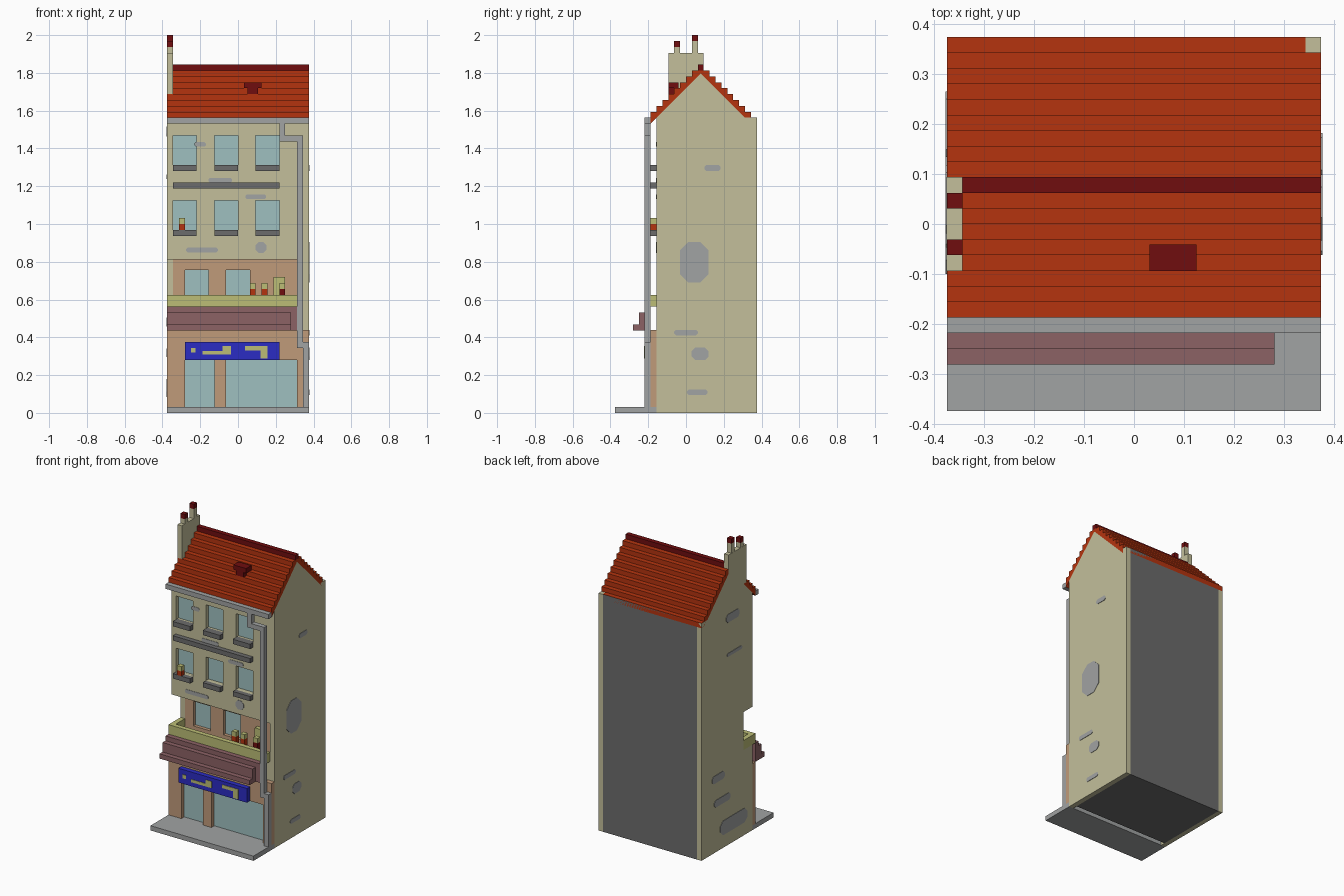
import bpy, bmesh

cube = bpy.data.objects.get("Cube")
if cube:
    bpy.data.objects.remove(cube, do_unlink=True)

U = 1 / 32  # one building block; all sizes below are in blocks


def material(name, hex_code):
    srgb = [int(hex_code[i:i + 2], 16) / 255 for i in (0, 2, 4)]
    lin = [c / 12.92 if c < 0.04 else ((c + 0.055) / 1.055) ** 2.4 for c in srgb]
    m = bpy.data.materials.new(name)
    m.use_nodes = True
    m.diffuse_color = (*lin, 1)
    m.node_tree.nodes["Principled BSDF"].inputs["Base Color"].default_value = (*lin, 1)
    return m


beige = material("beige plaster", "c3bf9b")
yellow = material("straw yellow", "bcbd76")
brown = material("tan stone", "c09b7a")
mauve = material("mauve awning", "8c6265")
blue = material("sign blue", "2b2cc3")
glass = material("pale glass", "9fc0c0")
grey = material("light grey", "a1a3a3")
dark = material("dark grey", "6c6c6c")
tile = material("roof tile red", "b5340f")
maroon = material("dark red", "700d0f")


def finish(name, bm, mat):
    bmesh.ops.recalc_face_normals(bm, faces=bm.faces)
    bmesh.ops.scale(bm, vec=(U, U, U), verts=bm.verts)
    mesh = bpy.data.meshes.new(name)
    bm.to_mesh(mesh)
    bm.free()
    mesh.materials.append(mat)
    ob = bpy.data.objects.new(name, mesh)
    bpy.context.collection.objects.link(ob)
    return ob


def boxes(name, mat, *parts):
    """Each part is (x0, x1, y0, y1, z0, z1)."""
    bm = bmesh.new()
    for x0, x1, y0, y1, z0, z1 in parts:
        for v in bmesh.ops.create_cube(bm, size=1)["verts"]:
            v.co = (x1 if v.co.x > 0 else x0, y1 if v.co.y > 0 else y0, z1 if v.co.z > 0 else z0)
    return finish(name, bm, mat)


def prism(name, mat, points, axis, a, b):
    """Extrude an outline from a to b along x (outline in y,z) or y (outline in x,z)."""
    bm = bmesh.new()
    place = (lambda p, t: (t, p[0], p[1])) if axis == "x" else (lambda p, t: (p[0], t, p[1]))
    face = bm.faces.new([bm.verts.new(place(p, a)) for p in points])
    out = bmesh.ops.extrude_face_region(bm, geom=[face])
    for v in out["geom"]:
        if isinstance(v, bmesh.types.BMVert):
            v.co["xyz".index(axis)] = b
    return finish(name, bm, mat)


def wall(name, mat, x0, x1, y0, y1, z0, z1, rows, gaps):
    """Wall pierced by the same openings (gaps in x) on each row (z range)."""
    parts, z = [], z0
    edges = [x0] + [e for g in gaps for e in g] + [x1]
    for lo, hi in rows:
        if lo > z:
            parts.append((x0, x1, y0, y1, z, lo))
        parts += [(a, b, y0, y1, lo, hi) for a, b in zip(edges[::2], edges[1::2]) if b > a]
        z = hi
    parts.append((x0, x1, y0, y1, z, z1))
    return boxes(name, mat, *parts)


def patch(name, axis, at, c, z, w, h):
    """Thin octagonal patch of bare plaster."""
    w, h = w / 2, h / 2
    k = min(w, h) * 0.6
    quarter = [(w, h - k), (w - k, h)]
    pts = quarter + [(-a, b) for a, b in quarter[::-1]]
    pts += [(-a, -b) for a, b in pts]
    prism(name, grey, [(c + a, z + b) for a, b in pts], axis, at - 0.08, at + 0.08)


# Pavement
boxes("pavement", grey, (-12, 12, -12, -5, 0, 1))

# Side walls, the left one notched for the balcony
gable = [(-5, 0), (12, 0), (12, 50), (10, 50), (2.5, 57.5), (-5, 50)]
prism("right_wall", beige, gable, "x", 11, 12)
prism("left_wall", beige, gable + [(-5, 26), (-2, 26), (-2, 18), (-5, 18)], "x", -12, -11)

# Inner core, seen at the back and underneath
boxes("core", dark, (-11, 11, -4, 12, 0, 17.5), (-11, 11, -0.9, 12, 17.5, 27), (-11, 11, -3, 12, 27, 50))

# Upper facade with two rows of windows
bays = [(-11, -7), (-4, 0), (3, 7)]
wall("upper_facade", beige, -11, 11, -5, -4, 26, 49.5, [(31, 36), (42, 47)], bays)
boxes("upper_glass", glass, (-11, 11, -4.05, -3, 27, 49))
boxes("balcony_ceiling", beige, (-12, 11, -4.9, -1, 26.05, 27))
for row in (30, 41):
    for i, (a, b) in enumerate(bays):
        boxes(f"window_sill_{row}_{i}", dark, (a, b, -6, -4.5, row, row + 1))
boxes("string_course", dark, (-11, 7, -6, -5, 38, 39))

# Balcony storey
wall("balcony_wall", brown, -11, 11, -2, -1, 18, 26, [(19, 24.2)], [(-9, -5), (-2, 2)])
boxes("balcony_glass", glass, (-10, 10, -1.3, -0.8, 18.5, 25))
boxes("balcony_floor", beige, (-11, 11, -5, -1, 14, 18))
boxes("balcony_parapet", yellow, (-12, 11, -6, -5, 18, 20), (-12, -11, -5, -2, 18, 20))
boxes("balcony_chair", yellow, (6, 8, -3, -2.1, 18, 23))

# Flower pots on the balcony and on one sill
for i, (x, y, z, m) in enumerate([(2, -4.95, 20, tile), (4, -4.95, 20, tile),
                                  (7, -4.95, 20, maroon), (-10, -6, 31, tile)]):
    boxes(f"flower_pot_{i}", m, (x, x + 1, y, y + 1, z if z > 20 else 18, z + 1))
    boxes(f"flower_{i}", yellow, (x, x + 1, y, y + 1, z + 1, z + 2))

# Shop front
wall("shop_front", brown, -12, 12, -6, -5, 1, 14, [(1, 9)], [(-9, -4), (-2, 10)])
boxes("shop_glass", glass, (-11, 11, -5.05, -4, 1, 13))
boxes("shop_sign", blue, (-9, 7, -7, -6, 9, 12))
boxes("sign_ornament", yellow, *[(a, b, -7.1, -6.9, c, d) for a, b, c, d in (
    (-8, -7.2, 10.2, 11), (-6, -1.2, 9.9, 10.5), (-2.6, -1.2, 10.5, 11.3),
    (1.2, 5, 10.6, 11.3), (3.8, 5, 9.2, 10.6))])

# Stepped awning
boxes("awning", mauve, (-12, 10, -7, -6, 14, 18), (-12, 9, -8, -7, 14, 17), (-12, 9, -9, -8, 14, 15))

# Gutter and drainpipe
boxes("gutter", grey, (-12, 12, -7, -6, 49, 50))
boxes("drainpipe", grey, *[(a, b, -7, -6, c, d) for a, b, c, d in (
    (7, 8, 46, 49), (8, 10, 46, 47), (10, 11, 11, 47), (11, 12, 1, 12))],
    (7, 8, -7, -6, 46, 46.5))

# Tiled roof in steps, with a sloped underside
steps = []
for i in range(8):
    steps += [(-6 + i, 51 + i), (-5 + i, 51 + i)]
steps += [(5 - y, z) for y, z in reversed(steps)]
prism("roof", tile, steps + [(11, 49), (2.5, 57.5), (-6, 49)], "x", -12, 12)
boxes("back_eave", tile, (-12, 11, 11, 12, 49, 50.05))
boxes("ridge", maroon, (-11, 12, 2, 3, 58, 59))
boxes("roof_hatch", maroon, (1, 4, -3, -1.3, 55, 56), (1.6, 3.4, -3, -2, 54, 55))

# Chimney with two pots
boxes("chimney", beige, (-12.02, -11, -3, 3, 53, 61), (-12, -11, -2, -1, 61, 62), (-12, -11, 1, 2, 61, 63))
boxes("chimney_caps", maroon, (-12, -11, -2, -1, 62, 63), (-12, -11, 1, 2, 63, 64))

# Worn patches: centre, height, width and height on each wall
worn = {
    ("right", "x", 12): [(1.4, 25.5, 4.9, 6.9), (4.5, 41.5, 2.7, 1), (0, 13.6, 4, 0.9),
                         (2.4, 10, 2.9, 2.1), (1.9, 3.5, 3.4, 0.9)],
    ("left", "x", -12): [(1.6, 47.7, 4.4, 1.7), (1, 40, 5, 0.7), (6.4, 15.4, 4.2, 1.6),
                         (5.1, 10.2, 5.4, 1.5), (1.3, 4.2, 9, 3)],
    ("front", "y", -5): [(-6.4, 45.5, 1.9, 0.8), (-3, 39.4, 4, 0.8), (3, 36.6, 3.5, 0.8),
                         (-6.1, 27.6, 5.4, 0.8), (3.9, 28, 1.9, 1.9)],
}
for (side, axis, at), spots in worn.items():
    for i, spot in enumerate(spots):
        patch(f"{side}_patch_{i}", axis, at, *spot)
